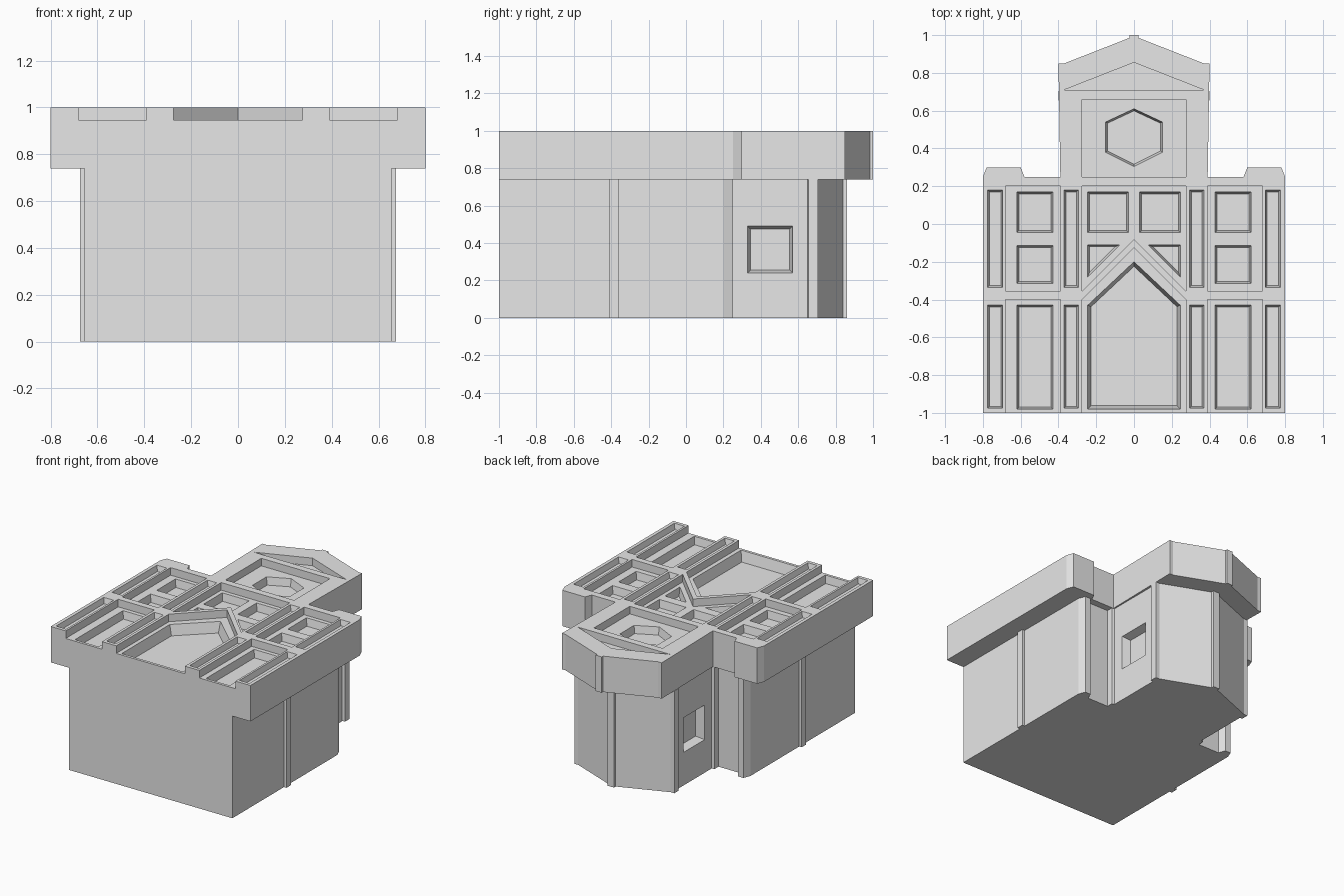
import bpy, bmesh
from mathutils import Vector

cube = bpy.data.objects.get("Cube")
if cube:
    bpy.data.objects.remove(cube, do_unlink=True)

stone = bpy.data.materials.new("grey_stone")
stone.use_nodes = True
stone.diffuse_color = (0.8, 0.8, 0.8, 1)
stone.node_tree.nodes["Principled BSDF"].inputs["Base Color"].default_value = (0.8, 0.8, 0.8, 1)

FLOOR = 0.945   # level of the sunken panels
DEEP = 0.89     # level of the window and door recesses


def add_loft(bm, low, high):
    """Closed solid between two matching rings of points."""
    a = [bm.verts.new(p) for p in low]
    b = [bm.verts.new(p) for p in high]
    bm.faces.new(a)
    bm.faces.new(b)
    for i in range(len(a)):
        j = (i + 1) % len(a)
        bm.faces.new((a[i], a[j], b[j], b[i]))


def at_z(ring, z):
    return [(x, y, z) for x, y in ring]


def add_prism(bm, ring, z0, z1):
    add_loft(bm, at_z(ring, z0), at_z(ring, z1))


def finish(bm, name):
    bmesh.ops.recalc_face_normals(bm, faces=bm.faces)
    mesh = bpy.data.meshes.new(name)
    bm.to_mesh(mesh)
    bm.free()
    mesh.materials.append(stone)
    ob = bpy.data.objects.new(name, mesh)
    bpy.context.collection.objects.link(ob)
    return ob


def carve(ob, bm):
    """Subtract the solids in bm from the object."""
    cutter = finish(bm, "cutter")
    cutter.hide_render = True
    mod = ob.modifiers.new("carve", 'BOOLEAN')
    mod.operation = 'DIFFERENCE'
    mod.solver = 'EXACT'
    mod.object = cutter
    bpy.context.view_layer.objects.active = ob
    bpy.ops.object.modifier_apply(modifier=mod.name)
    bpy.data.objects.remove(cutter, do_unlink=True)


def mirrored(half):
    return half + [(-x, y) for x, y in reversed(half) if x != 0]


def flip(ring):
    return [(-x, y) for x, y in reversed(ring)]


def rect(x0, x1, y0, y1):
    return [(x0, y0), (x1, y0), (x1, y1), (x0, y1)]


def inset(ring, d):
    """Move each edge of a convex counter-clockwise ring inward by d."""
    pts = [Vector(p) for p in ring]
    out = []
    for i, p in enumerate(pts):
        e1 = (p - pts[i - 1]).normalized()
        e2 = (pts[(i + 1) % len(pts)] - p).normalized()
        n1, n2 = Vector((-e1.y, e1.x)), Vector((-e2.y, e2.x))
        q = p + (n1 + n2) * d / (1 + n1.dot(n2))
        out.append((q.x, q.y))
    return out


def add_recess(bm, ring, top, bottom, slope):
    """Tapered recess whose outline at the top level is the ring."""
    lift = 0.01
    outer = inset(ring, -slope * lift / (top - bottom))
    add_loft(bm, at_z(inset(ring, slope), bottom), at_z(outer, top + lift))


# Facade slab: wide lower storeys, narrow gabled centre
slab_half = [(0.8, -1), (0.8, 0.25), (0.78, 0.3), (0.6, 0.3), (0.58, 0.25),
             (0.39, 0.25), (0.4, 0.85), (0.37, 0.85), (0.025, 0.985), (0.025, 1)]
bm = bmesh.new()
add_prism(bm, mirrored(slab_half), 0.74, 1)
facade = finish(bm, "facade")

# Sunken panels between the pilasters and bands
bm = bmesh.new()
bays = [rect(0.39, 0.68, -1.1, -0.4), rect(0.39, 0.68, -0.355, 0.2)]
panels = bays + [flip(b) for b in bays]
panels += [
    [(-0.275, -1.1), (0.275, -1.1), (0.275, -0.4), (0, -0.125), (-0.275, -0.4)],
    [(-0.275, -0.355), (0, -0.08), (0.275, -0.355), (0.275, 0.2), (-0.275, 0.2)],
    rect(-0.275, 0.275, 0.25, 0.66),
    [(-0.37, 0.71), (0.37, 0.71), (0, 0.855)],
]
for ring in panels:
    add_prism(bm, ring, FLOOR, 1.1)
carve(facade, bm)

# Windows, door and round-style hexagon window set into the panels
bm = bmesh.new()
windows = [
    rect(0.43, 0.62, -0.98, -0.43),
    rect(0.43, 0.62, -0.315, -0.115),
    rect(0.43, 0.62, -0.045, 0.17),
    rect(0.03, 0.245, -0.045, 0.17),
    [(0.075, -0.11), (0.245, -0.28), (0.245, -0.11)],
]
for ring in windows:
    add_recess(bm, ring, FLOOR, DEEP, 0.01)
    add_recess(bm, flip(ring), FLOOR, DEEP, 0.01)
door = [(-0.245, -0.98), (0.245, -0.98), (0.245, -0.43), (0, -0.2), (-0.245, -0.43)]
add_recess(bm, door, FLOOR, DEEP - 0.02, 0.018)
hexagon = [(0, 0.305), (0.15, 0.38), (0.15, 0.54), (0, 0.61), (-0.15, 0.54), (-0.15, 0.38)]
add_recess(bm, hexagon, FLOOR, DEEP, 0.01)

# Slots in the pilasters
for x0, x1 in ((0.295, 0.37), (0.695, 0.775)):
    for y0, y1 in ((-0.975, -0.43), (-0.335, 0.18)):
        slot = rect(x0, x1, y0, y1)
        add_recess(bm, slot, 1, 0.96, 0.01)
        add_recess(bm, flip(slot), 1, 0.96, 0.01)
carve(facade, bm)

# Building body behind the facade, with corner pilasters and gable
body_half = [(0.655, -1), (0.655, 0.2), (0.635, 0.25), (0.59, 0.25), (0.57, 0.2),
             (0.4, 0.2), (0.4, 0.245), (0.38, 0.25), (0.38, 0.65), (0.4, 0.655),
             (0.4, 0.705), (0.37, 0.705), (0.025, 0.84), (0.025, 0.86)]
bm = bmesh.new()
add_prism(bm, mirrored(body_half), 0, 0.74)
body = finish(bm, "body")

# Side windows of the body
bm = bmesh.new()
opening = rect(0.33, 0.57, 0.24, 0.49)
for s in (-1, 1):
    inner, outer = inset(opening, 0.016), inset(opening, -0.003)
    add_loft(bm, [(s * 0.32, y, z) for y, z in inner],
             [(s * 0.39, y, z) for y, z in outer])
carve(body, bm)

# Buttress strips on the long sides
for side, s in (("left", 1), ("right", -1)):
    bm = bmesh.new()
    strip = [(s * 0.64, -0.41), (s * 0.675, -0.41), (s * 0.675, -0.36), (s * 0.64, -0.36)]
    add_prism(bm, strip, 0, 0.74)
    finish(bm, side + "_buttress")
